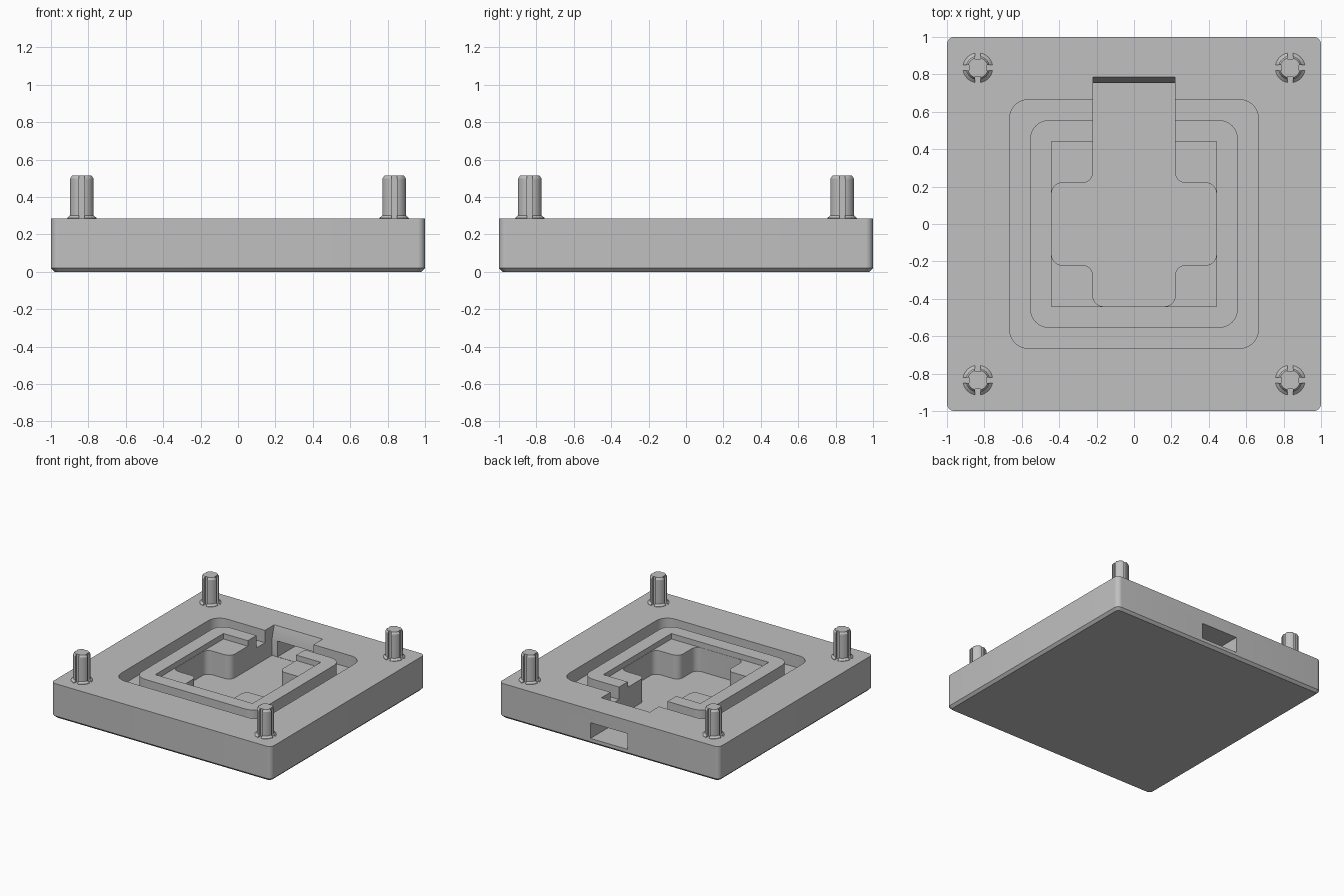
import bpy, bmesh, math
from mathutils import Vector

if "Cube" in bpy.data.objects:
    bpy.data.objects.remove(bpy.data.objects["Cube"])

TOP = 0.285
grey = bpy.data.materials.new("light grey")
grey.diffuse_color = (0.527, 0.527, 0.527, 1)
grey.use_nodes = True
grey.node_tree.nodes["Principled BSDF"].inputs["Base Color"].default_value = grey.diffuse_color


def outline(corners, steps=8):
    """Plan outline with right-angle corners (x, y, radius) rounded off."""
    pts = []
    n = len(corners)
    for i, (x, y, r) in enumerate(corners):
        p = Vector((x, y))
        if r == 0:
            pts.append(p)
            continue
        a = (Vector(corners[i - 1][:2]) - p).normalized()
        b = (Vector(corners[(i + 1) % n][:2]) - p).normalized()
        c = p + (a + b) * r
        for k in range(steps + 1):
            t = math.pi / 2 * k / steps
            pts.append(c - b * r * math.cos(t) - a * r * math.sin(t))
    return pts


def box(hx, y0, y1, r=0):
    return outline([(-hx, y0, r), (hx, y0, r), (hx, y1, r), (-hx, y1, r)])


def square(h, r=0):
    return box(h, -h, h, r)


def loft(name, levels, ring=False):
    """Join outlines at given heights; ring closes the last onto the first."""
    bm = bmesh.new()
    loops = [[bm.verts.new((p.x, p.y, z)) for p in pts] for z, pts in levels]
    pairs = list(zip(loops, loops[1:]))
    if ring:
        pairs.append((loops[-1], loops[0]))
    else:
        bm.faces.new(loops[0][::-1])
        bm.faces.new(loops[-1])
    for lo, hi in pairs:
        n = len(lo)
        for i in range(n):
            j = (i + 1) % n
            bm.faces.new((lo[i], lo[j], hi[j], hi[i]))
    bmesh.ops.recalc_face_normals(bm, faces=bm.faces)
    me = bpy.data.meshes.new(name)
    bm.to_mesh(me)
    bm.free()
    me.materials.append(grey)
    ob = bpy.data.objects.new(name, me)
    bpy.context.collection.objects.link(ob)
    return ob


def activate(ob):
    bpy.ops.object.select_all(action='DESELECT')
    ob.select_set(True)
    bpy.context.view_layer.objects.active = ob


def cut(ob, cutter):
    mod = ob.modifiers.new("cut", 'BOOLEAN')
    mod.operation = 'DIFFERENCE'
    mod.solver = 'EXACT'
    mod.object = cutter
    activate(ob)
    bpy.ops.object.modifier_apply(modifier=mod.name)
    bpy.data.objects.remove(cutter)


def cross(end):
    """Cross-shaped pocket whose rear arm runs out to y = end."""
    r, w, l = 0.055, 0.22, 0.44
    return outline([(-l, -w, r), (-w, -w, r), (-w, -l, r), (w, -l, r),
                    (w, -w, r), (l, -w, r), (l, w, r), (w, w, r),
                    (w, end, 0), (-w, end, 0), (-w, w, r), (-l, w, r)])


def fluted(radius, core=0.047, half=0.014):
    """Round section with four slots at the compass points."""
    pts = []
    a0 = math.asin(half / radius)
    for q in range(4):
        quad = [Vector((core, -half)), Vector((core, half))]
        for k in range(9):
            a = a0 + (math.pi / 2 - 2 * a0) * k / 8
            quad.append(Vector((math.cos(a), math.sin(a))) * radius)
        c, s = [(1, 0), (0, 1), (-1, 0), (0, -1)][q]
        pts += [Vector((c * p.x - s * p.y, s * p.x + c * p.y)) for p in quad]
    return pts


# Block with chamfered underside
base = loft("base_block", [(0, square(0.98, 0.03)), (0.02, square(1, 0.04)),
                           (TOP, square(1, 0.04))])

# Gasket groove, shallow shelf, cross pocket with sloped end, rear window
outer, inner = square(0.665, 0.1), square(0.555, 0.1)
cut(base, loft("groove_cutter", [(0.35, outer), (0.183, outer),
                                 (0.183, inner), (0.35, inner)], ring=True))
cut(base, loft("shelf_cutter", [(0.24, square(0.442)), (0.35, square(0.442))]))
cut(base, loft("pocket_cutter", [(0.045, cross(0.755)), (0.178, cross(0.755)),
                                 (TOP, cross(0.785)), (0.32, cross(0.795))]))
window = box(0.168, 0.6, 1.1)
cut(base, loft("window_cutter", [(0.047, window), (0.176, window)]))
parts = [base]

# Fluted corner pins with flared feet
for sx in (-1, 1):
    for sy in (-1, 1):
        pin = loft("corner_pin", [(0.27, fluted(0.08)), (TOP + 0.003, fluted(0.08)),
                                  (0.302, fluted(0.064)), (0.498, fluted(0.064)),
                                  (0.514, fluted(0.054))])
        pin.location = (sx * 0.835, sy * 0.835, 0)
        parts.append(pin)

for ob in parts:
    activate(ob)
    bpy.ops.object.shade_smooth_by_angle(angle=math.radians(30))
